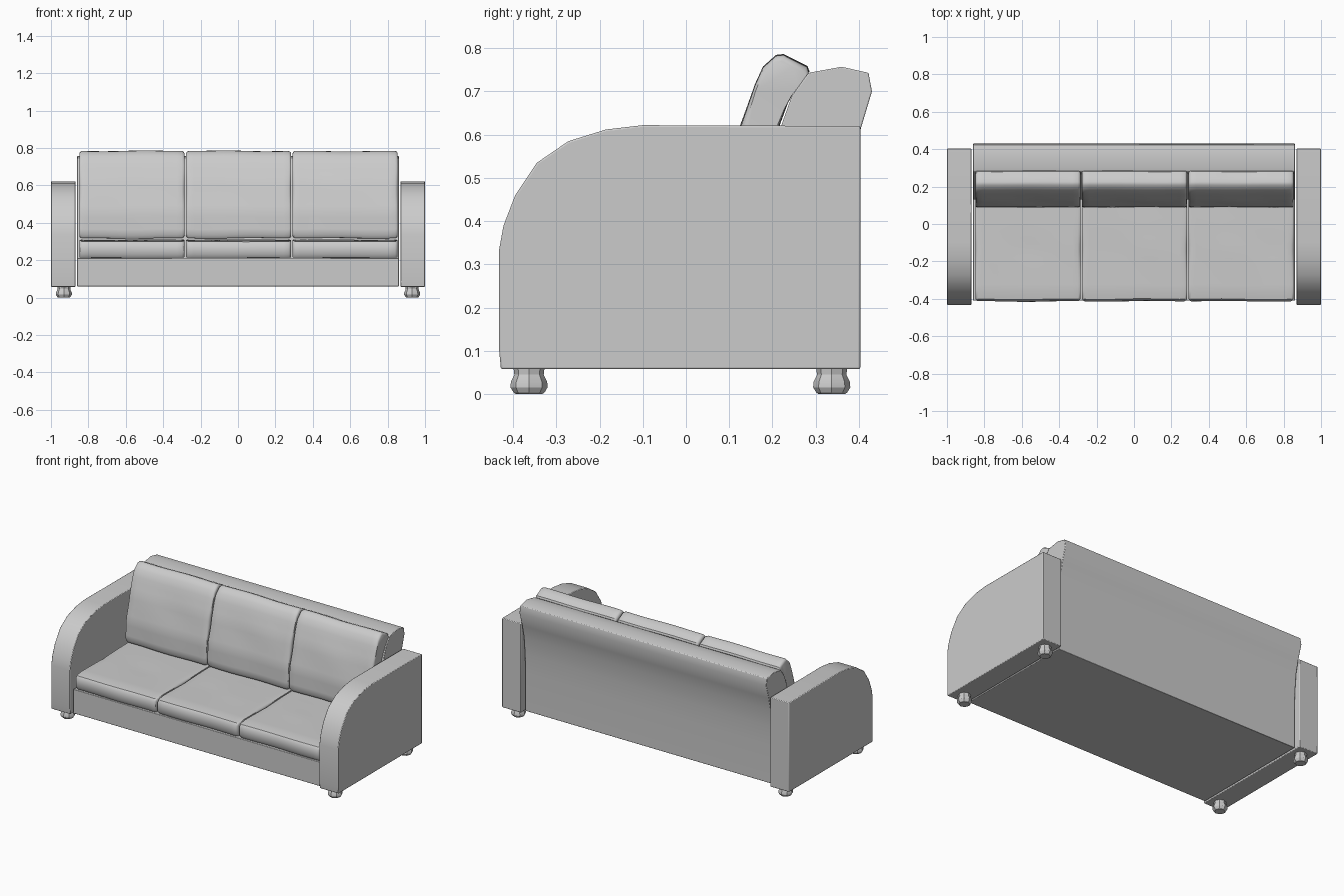
import bpy, bmesh, math
from mathutils import Vector

cube = bpy.data.objects.get("Cube")
if cube:
    bpy.data.objects.remove(cube, do_unlink=True)

# One upholstery colour
grey = bpy.data.materials.new("grey_fabric")
grey.use_nodes = True
COLOUR = (0.6, 0.6, 0.6, 1)
grey.diffuse_color = COLOUR
grey.node_tree.nodes["Principled BSDF"].inputs["Base Color"].default_value = COLOUR


def finish(name, bm, angle=30, bevel=0.0):
    bmesh.ops.recalc_face_normals(bm, faces=bm.faces)
    mesh = bpy.data.meshes.new(name)
    bm.to_mesh(mesh)
    bm.free()
    mesh.materials.append(grey)
    obj = bpy.data.objects.new(name, mesh)
    bpy.context.collection.objects.link(obj)
    if bevel:
        mod = obj.modifiers.new("soft_edges", "BEVEL")
        mod.width, mod.segments, mod.limit_method = bevel, 2, "ANGLE"
        mod.angle_limit = math.radians(40)
    bpy.ops.object.select_all(action="DESELECT")
    obj.select_set(True)
    bpy.context.view_layer.objects.active = obj
    bpy.ops.object.shade_smooth_by_angle(angle=math.radians(angle))
    return obj


def loft(bm, rings):
    """Skin closed rings of points and cap both ends."""
    loops = [[bm.verts.new(p) for p in ring] for ring in rings]
    for a, b in zip(loops, loops[1:]):
        for i in range(len(a)):
            j = (i + 1) % len(a)
            bm.faces.new((a[i], a[j], b[j], b[i]))
    bm.faces.new(loops[0])
    bm.faces.new(loops[-1])


def slab(name, profile, x0, x1, bevel):
    bm = bmesh.new()
    loft(bm, [[(x, y, z) for y, z in profile] for x in (x0, x1)])
    return finish(name, bm, 35, bevel)


def refine(profile, step=0.035):
    """Split the long sides of a profile so that they can be puffed."""
    out = []
    for a, b in zip(profile, profile[1:] + profile[:1]):
        a, b = Vector(a), Vector(b)
        n = max(1, round((b - a).length / step))
        out += [a.lerp(b, i / n) for i in range(n)]
    return out


def cushion(name, profile, x0, x1, phase):
    """Cushion with rounded side seams and gently uneven faces."""
    pts = refine(profile)
    mid = sum(pts, Vector((0, 0))) / len(pts)
    steps = 20
    ends = [(0, 0.014), (0.004, 0.005), (0.014, 0)]
    width = x1 - x0
    inner = [(0.014 + (width - 0.028) * i / steps, 0) for i in range(1, steps)]
    stations = ends + inner + [(width - d, s) for d, s in reversed(ends)]
    bm = bmesh.new()
    rings = []
    for d, shrink in stations:
        ring = []
        for p in pts:
            fade = math.sin(math.pi * d / width)
            ripple = 0.003 * fade * math.sin(11 * d + 9 * (p.x + p.y) + phase)
            out = (p - mid).normalized()
            q = p + out * (ripple - shrink)
            ring.append((x0 + d, q.x, q.y))
        rings.append(ring)
    loft(bm, rings)
    return finish(name, bm, 40)


# Arms with a rounded front
arm = [(-.428, .058), (-.432, .1), (-.432, .335), (-.422, .39), (-.395, .46),
       (-.345, .535), (-.272, .585), (-.185, .612), (-.1, .622),
       (.403, .62), (.403, .058)]
slab("right_arm", arm, -1.0, -.868, .004)
slab("left_arm", arm, .868, 1.0, .004)

# Seat base, and backrest with a rolled top
slab("seat_base", [(-.41, .06), (-.41, .212), (.3, .212), (.3, .06)], -.86, .86, .003)
back = [(.13, .06), (.13, .32), (.22, .62), (.245, .69), (.283, .743), (.36, .757),
        (.422, .743), (.43, .70), (.403, .61), (.385, .53), (.375, .42), (.37, .3),
        (.37, .06)]
slab("backrest", back, -.86, .86, .003)

# Three seat cushions and three back cushions
seat = [(-.4, .214), (-.413, .232), (-.413, .285), (-.402, .299), (-.36, .306),
        (0, .31), (.13, .31), (.14, .214)]
rest = [(.1, .318), (.088, .335), (.092, .46), (.127, .62), (.16, .715), (.178, .755),
        (.208, .782), (.225, .784), (.28, .756), (.284, .744), (.25, .70),
        (.234, .67), (.215, .62), (.16, .4), (.145, .318)]
for i, side in enumerate(("right", "middle", "left")):
    x = -.848 + .57 * i
    cushion(side + "_seat_cushion", seat, x, x + .562, 2 * i)
    cushion(side + "_back_cushion", rest, x, x + .562, 2 * i + 1)

# Turned eight-sided feet
foot = [(.03, 0), (.036, .004), (.043, .016), (.042, .028), (.034, .045), (.036, .062)]
for sx, side in ((-1, "right"), (1, "left")):
    for y, end in ((-.363, "front"), (.337, "back")):
        bm = bmesh.new()
        loft(bm, [[(sx * .931 + r * math.cos(k * math.pi / 4),
                    y + r * math.sin(k * math.pi / 4), z) for k in range(8)]
                  for r, z in foot])
        finish(f"{end}_{side}_foot", bm, 25)
